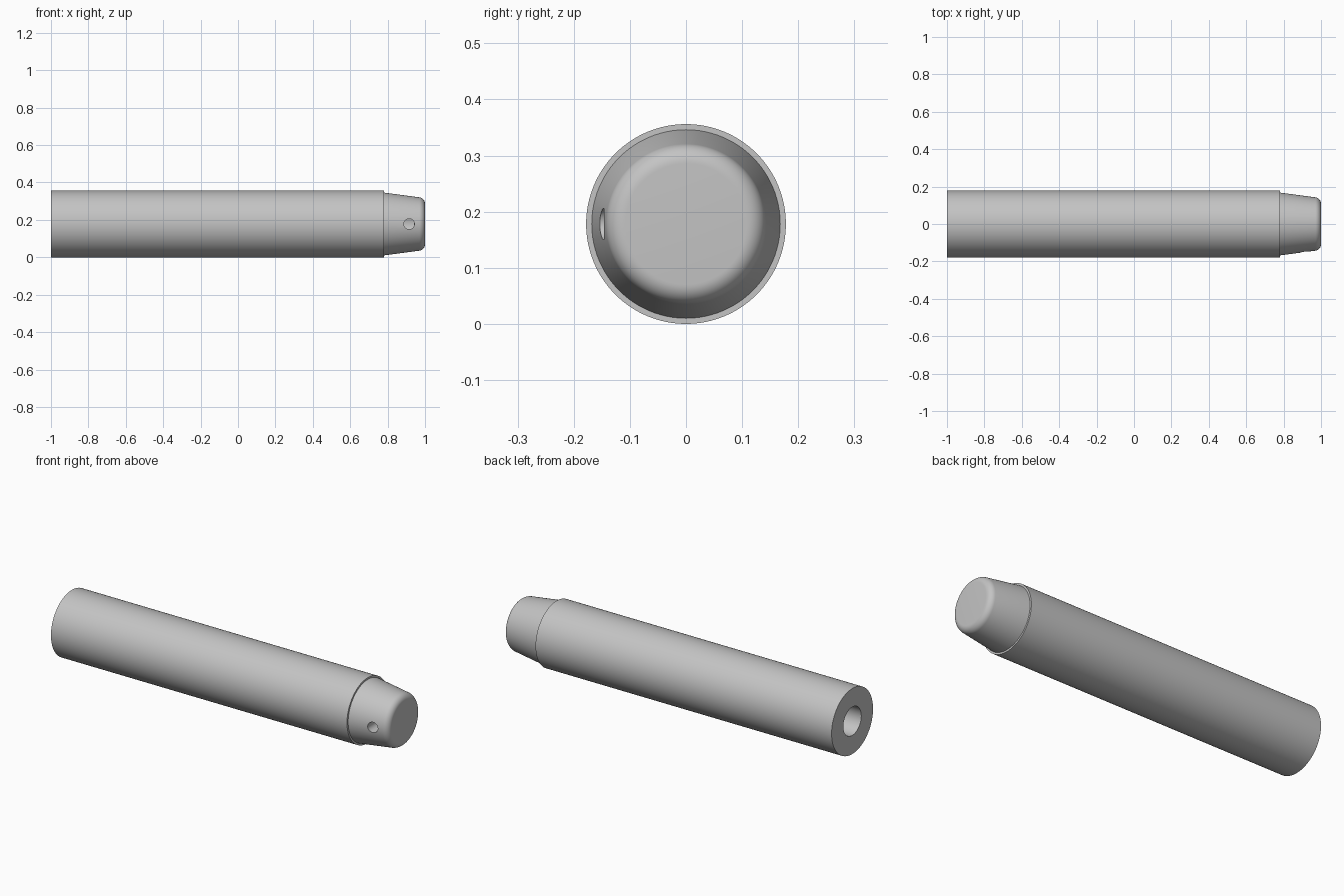
import bpy, bmesh, math
from mathutils import Matrix, Vector

cube = bpy.data.objects.get("Cube")
if cube:
    bpy.data.objects.remove(cube, do_unlink=True)

RADIUS = 0.178
AXIS_Z = RADIUS
BORE = 0.077
SEGMENTS = 128

# Single plain grey finish
grey = bpy.data.materials.new("plain_grey")
grey.use_nodes = True
colour = (0.55, 0.55, 0.55, 1)
grey.diffuse_color = colour
grey.node_tree.nodes["Principled BSDF"].inputs["Base Color"].default_value = colour


def add_object(name, bm):
    bmesh.ops.recalc_face_normals(bm, faces=bm.faces)
    mesh = bpy.data.meshes.new(name)
    bm.to_mesh(mesh)
    bm.free()
    mesh.materials.append(grey)
    obj = bpy.data.objects.new(name, mesh)
    bpy.context.collection.objects.link(obj)
    return obj


def lathe(name, profile):
    """Revolve (x, radius) points around the long axis."""
    bm = bmesh.new()
    verts = [bm.verts.new((x, 0, r)) for x, r in profile]
    edges = [bm.edges.new(pair) for pair in zip(verts, verts[1:])]
    bmesh.ops.spin(bm, geom=verts + edges, cent=(0, 0, 0), axis=(1, 0, 0),
                   angle=math.tau, steps=SEGMENTS, use_duplicate=False)
    bmesh.ops.remove_doubles(bm, verts=bm.verts, dist=1e-5)
    bmesh.ops.translate(bm, verts=bm.verts, vec=(0, 0, AXIS_Z))
    return add_object(name, bm)


# Barrel with a blind bore, a small shoulder and a rounded tapered nose
fillet, steps = 0.035, 10
start = math.radians(82)
nose = [(1 - fillet + fillet * math.cos(a), 0.108 + fillet * math.sin(a))
        for a in (start * (1 - i / steps) for i in range(steps + 1))]
tube = lathe("tapered_tube",
             [(0.94, 0), (0.94, BORE), (-1, BORE), (-1, RADIUS),
              (0.78, RADIUS), (0.78, 0.168)] + nose + [(1, 0)])

# Side port drilled from the front into the bore
bm = bmesh.new()
place = Matrix.Translation(Vector((0.915, -0.12, AXIS_Z))) @ Matrix.Rotation(math.pi / 2, 4, "X")
bmesh.ops.create_cone(bm, cap_ends=True, segments=48, radius1=0.028,
                      radius2=0.028, depth=0.2, matrix=place)
cutter = add_object("port_cutter", bm)
cutter.hide_render = True

drill = tube.modifiers.new("side_port", "BOOLEAN")
drill.operation = "DIFFERENCE"
drill.solver = "EXACT"
drill.object = cutter

bpy.ops.object.select_all(action="DESELECT")
tube.select_set(True)
bpy.context.view_layer.objects.active = tube
bpy.ops.object.modifier_apply(modifier=drill.name)
bpy.data.objects.remove(cutter, do_unlink=True)

bpy.ops.object.shade_smooth_by_angle(angle=math.radians(30))
